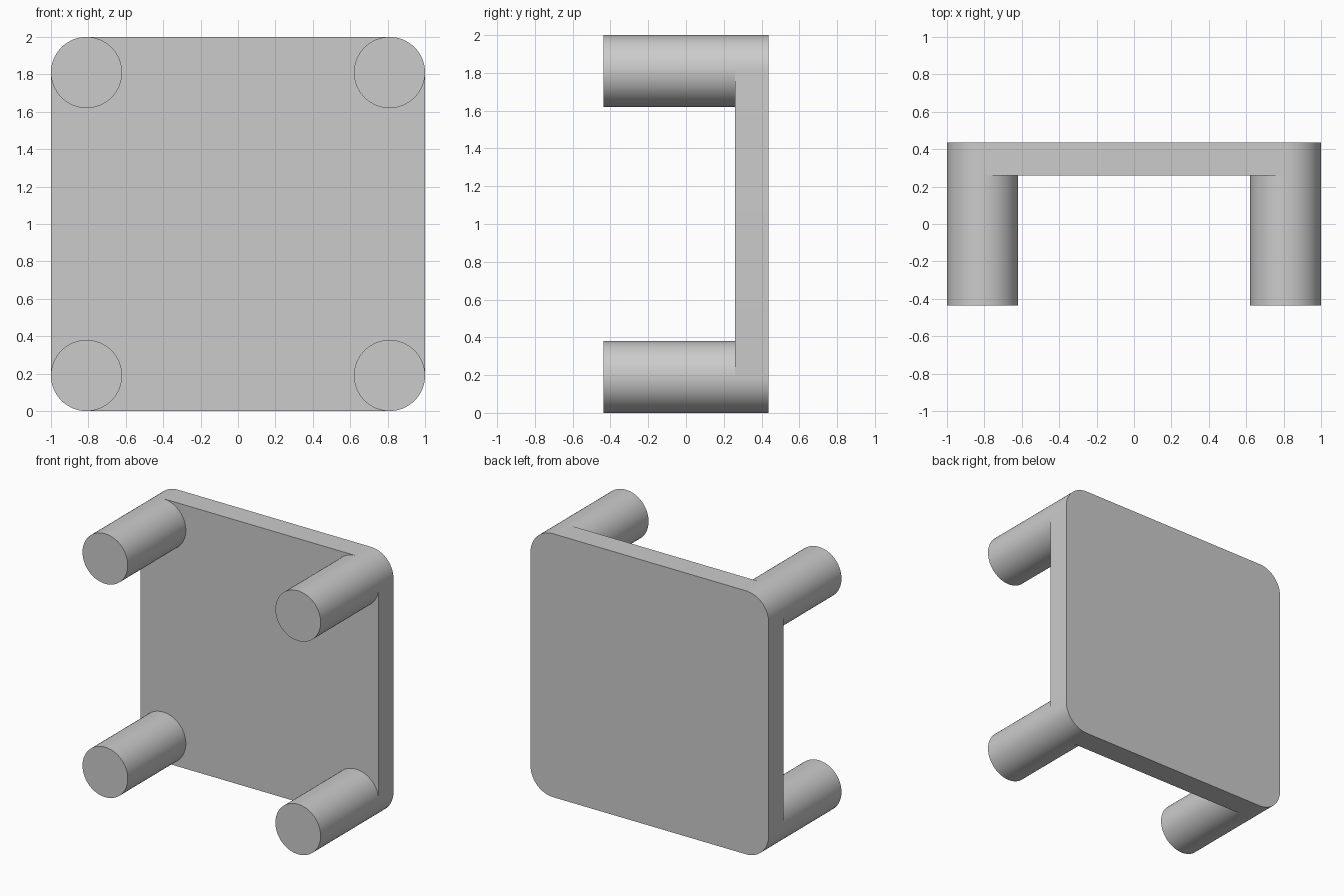
import bpy, bmesh, math
from mathutils import Matrix

cube = bpy.data.objects.get("Cube")
if cube:
    bpy.data.objects.remove(cube, do_unlink=True)

HALF = 1.0               # half the board's width and height
RADIUS = 0.19            # leg radius, also the board's corner radius
FRONT, BOARD, BACK = -0.437, 0.26, 0.437
STEPS = 16               # segments per quarter circle
INSET = HALF - RADIUS

grey = bpy.data.materials.new("plain_grey")
grey.use_nodes = True
colour = (0.6, 0.6, 0.6, 1)
grey.diffuse_color = colour
grey.node_tree.nodes["Principled BSDF"].inputs["Base Color"].default_value = colour


def add_part(name, bm):
    bmesh.ops.recalc_face_normals(bm, faces=bm.faces)
    mesh = bpy.data.meshes.new(name)
    bm.to_mesh(mesh)
    bm.free()
    mesh.materials.append(grey)
    part = bpy.data.objects.new(name, mesh)
    bpy.context.collection.objects.link(part)
    bpy.ops.object.select_all(action='DESELECT')
    part.select_set(True)
    bpy.context.view_layer.objects.active = part
    bpy.ops.object.shade_smooth_by_angle(angle=math.radians(30))


# Board: rounded square outline, extruded to the back
bm = bmesh.new()
outline = []
for corner, (sx, sz) in enumerate([(1, 1), (-1, 1), (-1, -1), (1, -1)]):
    for i in range(STEPS + 1):
        a = (corner + i / STEPS) * math.pi / 2
        outline.append(bm.verts.new((sx * INSET + RADIUS * math.cos(a), BOARD,
                                     HALF + sz * INSET + RADIUS * math.sin(a))))
face = bm.faces.new(outline)
sides = bmesh.ops.extrude_face_region(bm, geom=[face], use_keep_orig=True)
moved = [v for v in sides["geom"] if isinstance(v, bmesh.types.BMVert)]
bmesh.ops.translate(bm, verts=moved, vec=(0, BACK - BOARD, 0))
add_part("board", bm)

# Legs: round posts flush with the board's corners
for side, sx in (("left", 1), ("right", -1)):
    for level, sz in (("upper", 1), ("lower", -1)):
        bm = bmesh.new()
        place = (Matrix.Translation((sx * INSET, (FRONT + BOARD) / 2, HALF + sz * INSET))
                 @ Matrix.Rotation(math.pi / 2, 4, 'X'))
        bmesh.ops.create_cone(bm, cap_ends=True, segments=4 * STEPS, radius1=RADIUS,
                              radius2=RADIUS, depth=BOARD - FRONT, matrix=place)
        add_part(f"{level}_{side}_leg", bm)
